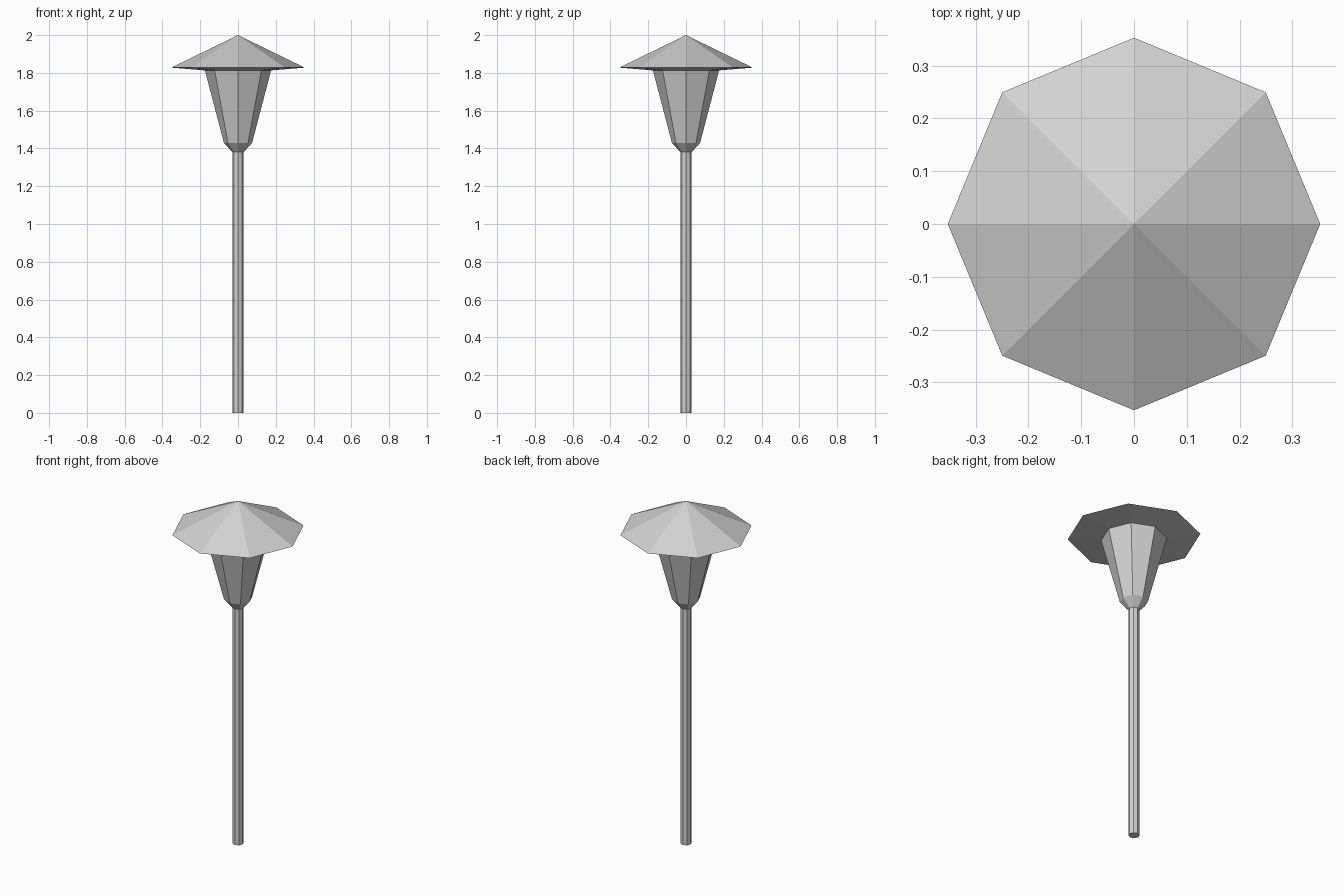
import bpy
import bmesh
from math import cos, sin, tau

cube = bpy.data.objects.get("Cube")
if cube:
    bpy.data.objects.remove(cube)

SIDES = 8

grey = bpy.data.materials.new("plain_grey")
grey.use_nodes = True
grey.diffuse_color = (0.64, 0.64, 0.64, 1)
grey.node_tree.nodes["Principled BSDF"].inputs["Base Color"].default_value = grey.diffuse_color


def lathe(name, profile):
    """Flat-sided turned part from (radius, height) points, bottom to top."""
    bm = bmesh.new()
    rings = []
    for r, z in profile:
        if r == 0:
            rings.append([bm.verts.new((0, 0, z))] * SIDES)
        else:
            rings.append([bm.verts.new((r * cos(tau * i / SIDES), r * sin(tau * i / SIDES), z))
                          for i in range(SIDES)])
    for low, high in zip(rings, rings[1:]):
        for i in range(SIDES):
            j = (i + 1) % SIDES
            corners = dict.fromkeys((low[i], low[j], high[j], high[i]))
            bm.faces.new(list(corners))
    # Close open ends
    if profile[0][0]:
        bm.faces.new(rings[0][::-1])
    if profile[-1][0]:
        bm.faces.new(rings[-1])
    bmesh.ops.recalc_face_normals(bm, faces=bm.faces)
    mesh = bpy.data.meshes.new(name)
    bm.to_mesh(mesh)
    bm.free()
    mesh.materials.append(grey)
    obj = bpy.data.objects.new(name, mesh)
    bpy.context.collection.objects.link(obj)
    return obj


# Slim post
lathe("post", [(0.03, 0), (0.03, 1.385)])

# Collar flaring from the post to the lantern
lathe("collar", [(0.03, 1.38), (0.075, 1.43)])

# Tapered lantern body
lathe("lantern_body", [(0.075, 1.43), (0.175, 1.813)])

# Wide pointed roof with a shallow underside
lathe("roof", [(0.175, 1.813), (0.353, 1.828), (0, 2)])
